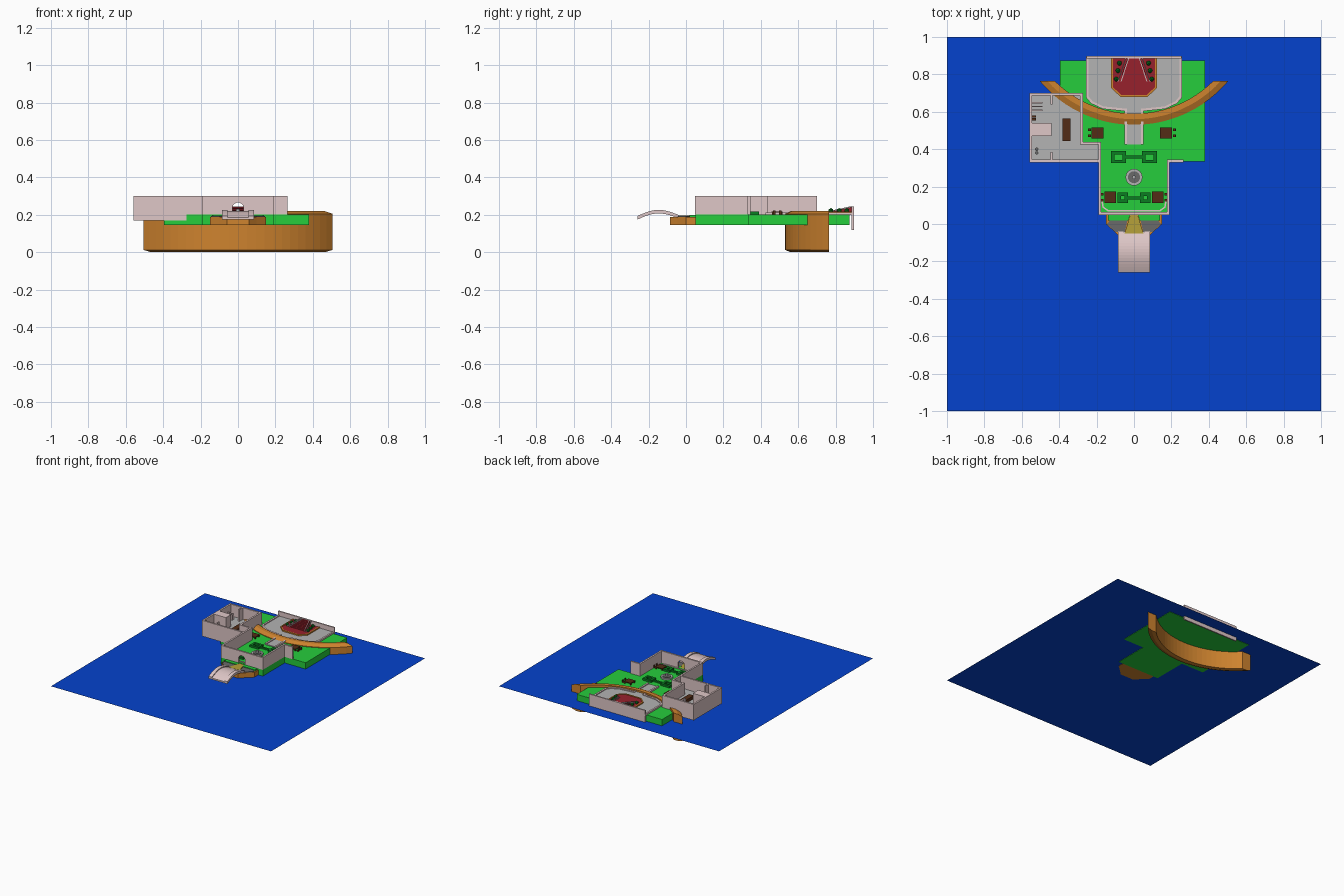
import bpy, bmesh, math
from mathutils import Vector

if "Cube" in bpy.data.objects:
    bpy.data.objects.remove(bpy.data.objects["Cube"])


def mat(name, r, g, b):
    m = bpy.data.materials.new(name)
    m.diffuse_color = [(c / 255) ** 2.2 for c in (r, g, b)] + [1]
    m.use_nodes = True
    m.node_tree.nodes["Principled BSDF"].inputs["Base Color"].default_value = m.diffuse_color
    return m


BLUE = mat("water_blue", 13, 68, 204)
GREEN = mat("lawn_green", 42, 204, 62)
HEDGE = mat("hedge_green", 18, 125, 38)
ORANGE = mat("clay_orange", 205, 130, 50)
PINK = mat("wall_pink", 222, 198, 198)
GREY = mat("paving_grey", 178, 178, 178)
DARK = mat("rock_grey", 105, 105, 105)
RED = mat("carpet_red", 150, 38, 48)
WOOD = mat("dark_wood", 84, 48, 28)
OLIVE = mat("sand_olive", 180, 160, 60)


def obj(name, verts, faces, m):
    me = bpy.data.meshes.new(name)
    me.from_pydata(verts, [], faces)
    bm = bmesh.new()
    bm.from_mesh(me)
    bmesh.ops.recalc_face_normals(bm, faces=bm.faces)
    bm.to_mesh(me)
    bm.free()
    me.materials.append(m)
    o = bpy.data.objects.new(name, me)
    bpy.context.collection.objects.link(o)
    return o


def prism(name, pts, a, b, m, axis="z"):
    """Extrude a 2D outline from a to b along an axis."""
    place = {"z": lambda p, h: (p[0], p[1], h),
             "y": lambda p, h: (p[0], h, p[1]),
             "x": lambda p, h: (h, p[0], p[1])}[axis]
    n = len(pts)
    verts = [place(p, a) for p in pts] + [place(p, b) for p in pts]
    faces = [list(range(n))[::-1], list(range(n, 2 * n))]
    faces += [(i, (i + 1) % n, (i + 1) % n + n, i + n) for i in range(n)]
    return obj(name, verts, faces, m)


def box(name, x0, x1, y0, y1, z0, z1, m):
    return prism(name, [(x0, y0), (x1, y0), (x1, y1), (x0, y1)], z0, z1, m)


def band(name, pts, w, z0, z1, m, closed=False):
    """Wall of width w with mitred corners along a 2D path."""
    P = [Vector(p) for p in pts]
    n = len(P)
    left, right = [], []
    for i, p in enumerate(P):
        d0 = (p - P[i - 1]).normalized() if (closed or i > 0) else None
        d1 = (P[(i + 1) % n] - p).normalized() if (closed or i < n - 1) else None
        d0, d1 = d0 or d1, d1 or d0
        n0, n1 = Vector((-d0.y, d0.x)), Vector((-d1.y, d1.x))
        k = (n0 + n1) / (1 + n0.dot(n1)) * w / 2
        left.append(p + k)
        right.append(p - k)
    verts, faces = [], []
    for l, r in zip(left, right):
        verts += [(l.x, l.y, z0), (r.x, r.y, z0), (r.x, r.y, z1), (l.x, l.y, z1)]
    for i in range(n if closed else n - 1):
        a, b = 4 * i, 4 * ((i + 1) % n)
        faces += [(a + k, a + (k + 1) % 4, b + (k + 1) % 4, b + k) for k in range(4)]
    if not closed:
        faces += [(0, 1, 2, 3), tuple(4 * n - 4 + k for k in range(4))]
    return obj(name, verts, faces, m)


def rect(cx, cy, w, d):
    return [(cx - w / 2, cy - d / 2), (cx + w / 2, cy - d / 2),
            (cx + w / 2, cy + d / 2), (cx - w / 2, cy + d / 2)]


def cyl(name, x, y, r, z0, z1, m, n=20):
    return prism(name, [(x + r * math.cos(2 * math.pi * i / n),
                         y + r * math.sin(2 * math.pi * i / n)) for i in range(n)], z0, z1, m)


# water sheet and island
obj("water", [(-1, -1, .148), (1, -1, .148), (1, 1, .148), (-1, 1, .148)], [(0, 1, 2, 3)], BLUE)
prism("lawn", [(-.395, .875), (-.395, .335), (-.19, .335), (-.19, .05), (.19, .05),
               (.19, .335), (.38, .335), (.38, .875)], .145, .2, GREEN)

# curved clay wall, chamfered on its outer edges, ends cut flat
prof = [(.60, .0), (.63, .0), (.66, .012), (.66, .205), (.63, .219), (.60, .219)]
N, verts, faces = 24, [], []
for i in range(N + 1):
    for r, z in prof:
        a = math.acos(.425 / r) * (2 * i / N - 1)
        verts.append((r * math.sin(a), 1.19 - r * math.cos(a), z))
for i in range(N):
    for k in range(6):
        a, b = 6 * i + k, 6 * i + (k + 1) % 6
        faces.append((a, b, b + 6, a + 6))
faces += [tuple(range(6)), tuple(range(6 * N, 6 * N + 6))]
obj("curved_wall", verts, faces, ORANGE)

# left building: base, walls, inner rooms
box("building_base", -.56, -.275, .33, .70, .17, .2, PINK)
prism("building_floor", [(-.555, .34), (-.19, .34), (-.19, .43), (-.28, .43), (-.28, .69),
                         (-.555, .69)], .199, .204, GREY)
band("building_walls", [(-.184, .337), (-.553, .337), (-.553, .693), (-.281, .693),
                        (-.281, .431), (-.184, .431), (-.184, .056)], .014, .2, .3, PINK)
box("room_divider", -.55, -.44, .47, .54, .2, .3, PINK)
box("upper_partition", -.446, -.436, .64, .69, .2, .3, PINK)
box("lower_partition", -.446, -.436, .34, .385, .2, .3, PINK)
box("long_table", -.383, -.34, .445, .565, .204, .23, WOOD)
for i in range(3):
    box("stall_panel", -.546, -.49, .605 + i * .02, .611 + i * .02, .204, .25, PINK)
for y in (.38, .40):
    cyl("stool", -.52, y, .009, .204, .225, DARK, 10)
for y in (.56, .575):
    box("cupboard", -.546, -.525, y - .006, y + .006, .204, .235, WOOD)

# courtyard walls and front wall with arched doorway
band("right_wall", [(.184, .056), (.184, .337), (.265, .337)], .014, .2, .3, PINK)
arch = [(.03 * math.cos(math.pi * (1 - i / 12)), .235 + .03 * math.sin(math.pi * i / 12))
        for i in range(13)]
prism("front_wall", [(-.191, .2), (-.03, .2)] + arch +
      [(.03, .2), (.191, .2), (.191, .3), (-.191, .3)], .049, .063, PINK, "y")
band("yard_curb", [(-.172, .13), (-.165, .09), (-.14, .072), (.14, .072), (.165, .09),
                   (.172, .13)], .008, .2, .206, PINK)

# front landing
prism("landing", [(-.15, .05), (-.15, 0), (-.1, -.045), (-.06, -.085), (.06, -.085),
                  (.1, -.045), (.15, 0), (.15, .05)], .145, .188, ORANGE)
prism("landing_path", [(-.05, -.05), (.05, -.05), (.02, .05), (-.02, .05)], .188, .197, OLIVE)
for s in (-1, 1):
    prism("landing_rock", [(s * .05, -.045), (s * .1, -.042), (s * .145, 0), (s * .13, .018),
                           (s * .035, .018)], .185, .194, DARK)
    prism("landing_grass", [(s * .03, .02), (s * .14, .02), (s * .14, .05), (s * .02, .05)],
          .185, .198, GREEN)

# arched bridge: deck and two raised sides
def bridge(name, x0, x1, lift, m):
    n = 14
    top = []
    for i in range(n + 1):
        t = i / n
        top.append((-.26 + .22 * t, .186 + .006 * t + .03 * math.sin(math.pi * t) + lift))
    under = [(y, z - .012 - lift) for y, z in reversed(top)]
    prism(name, top + under, x0, x1, m, "x")


bridge("bridge_deck", -.055, .055, 0, PINK)
for s in (-1, 1):
    bridge("bridge_side", min(s * .055, s * .085), max(s * .055, s * .085), .007, PINK)

# rear terrace with path, rim and back wall
half = [(.25, .895), (.25, .68), (.225, .65), (.165, .622), (.045, .61), (.045, .425)]
outline = [(-x, y) for x, y in half] + half[::-1]
prism("terrace", outline, .198, .206, GREY)
band("terrace_rim_left", outline[:6], .014, .198, .213, PINK)
band("terrace_rim_right", outline[6:], .014, .198, .213, PINK)
box("back_wall", -.255, .255, .886, .897, .118, .245, PINK)

# red stage, steps, rails and plants
stage = [(-.118, .886), (-.118, .73), (-.07, .685), (.07, .685), (.118, .73), (.118, .886)]
prism("stage", stage, .2, .212, RED)
band("stage_rim", stage, .01, .2, .216, ORANGE)
for i in range(8):
    y = .765 + i * .015
    w = .075 - i * .0055
    box("stage_step", -w, w, y, y + .015, .21, .216 + i * .0035, RED)
for s in (-1, 1):
    for d in (0, .016):
        rail = band("stair_rail", [(s * (.085 - d), .762), (s * (.045 - d), .885)], .005,
                    .212, .219, PINK)
        for v in rail.data.vertices:
            v.co.z += max(0, v.co.y - .762) * .22
    for y in (.775, .82, .86):
        bpy.ops.mesh.primitive_ico_sphere_add(subdivisions=1, radius=.014,
                                              location=(s * (.095 - (y - .775) * .2), y, .222))
        o = bpy.context.object
        o.name = "stage_plant"
        o.data.materials.append(HEDGE)

# fountain
cyl("fountain_basin", 0, .25, .045, .2, .212, GREY, 24)
cyl("fountain_ring", 0, .25, .032, .212, .216, DARK, 24)
cyl("fountain_column", 0, .25, .01, .212, .232, GREY, 12)

# hedges: framed beds joined by a bar
for cy, cx, w, d in ((.358, .083, .08, .065), (.14, .06, .055, .055)):
    for s in (-1, 1):
        band("hedge_frame", rect(s * cx, cy, w - .018, d - .018), .018, .2, .216, HEDGE, True)
    box("hedge_bar", -cx + w / 2, cx - w / 2, cy - .008, cy + .008, .2, .212, HEDGE)

# garden tables with chairs
for cx, cy, s in ((-.195, .487, -1), (.172, .487, 1), (-.127, .143, -1), (.127, .143, 1)):
    box("table_top", cx - .032, cx + .032, cy - .03, cy + .03, .212, .218, WOOD)
    for dx in (-.026, .026):
        for dy in (-.024, .024):
            box("table_leg", cx + dx - .004, cx + dx + .004, cy + dy - .004, cy + dy + .004,
                .2, .212, WOOD)
    for dy in (-.016, .016):
        x = cx + s * .043
        box("chair_seat", x - .007, x + .007, cy + dy - .007, cy + dy + .007, .2, .21, WOOD)
        box("chair_back", x + s * .007 - .0015, x + s * .007 + .0015, cy + dy - .007,
            cy + dy + .007, .2, .222, WOOD)
